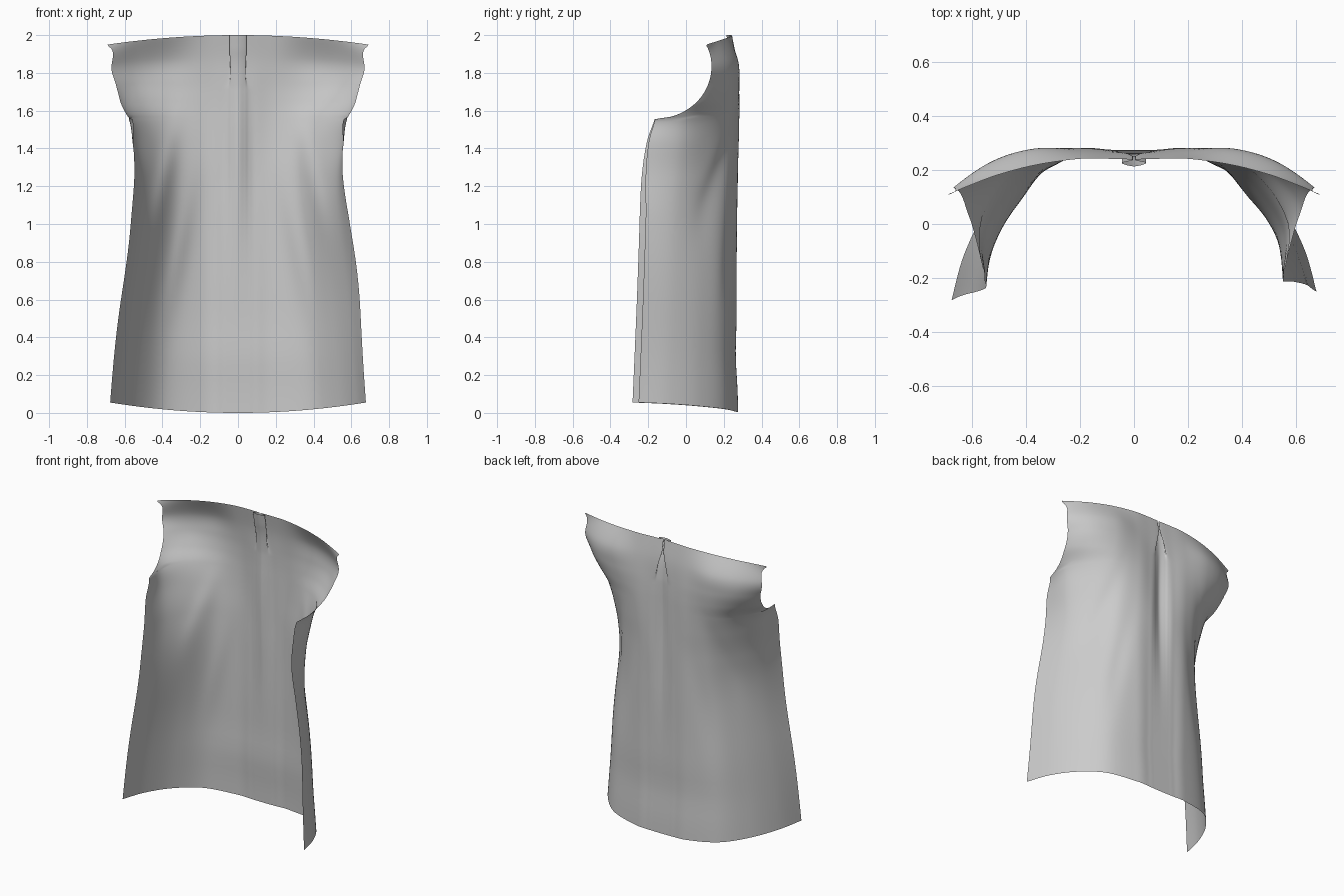
import bpy
from math import exp, sqrt

cube = bpy.data.objects.get("Cube")
if cube:
    bpy.data.objects.remove(cube)

STEPS = 8


def spline(points):
    """Smooth curve through points of any dimension."""
    ext = [points[0]] + list(points) + [points[-1]]
    out = []
    for a, b, c, d in zip(ext, ext[1:], ext[2:], ext[3:]):
        for k in range(STEPS):
            t = k / STEPS
            out.append([q + t / 2 * (r - p + t * (2 * p - 5 * q + 4 * r - s + t * (3 * (q - r) + s - p)))
                        for p, q, r, s in zip(a, b, c, d)])
    return out + [list(points[-1])]


def bump(value, centre, width):
    return exp(-((value - centre) / width) ** 2)


# Rows: centre z, edge z, centre y, then x, y out to the edge
rows = [
    (0, .055, .275, .2, .27, .4, .21, .54, .07, .63, -.1, .677, -.267),
    (.55, .57, .266, .2, .262, .37, .205, .49, .08, .58, -.08, .635, -.245),
    (1, 1, .27, .2, .263, .33, .205, .44, .085, .53, -.07, .58, -.23),
    (1.25, 1.25, .275, .2, .266, .33, .212, .44, .1, .525, -.05, .552, -.224),
    (1.43, 1.43, .277, .2, .275, .34, .23, .46, .125, .55, -.03, .555, -.203),
    (1.555, 1.555, .277, .2, .28, .36, .245, .49, .145, .575, -.01, .56, -.165),
    (1.65, 1.65, .276, .2, .282, .37, .264, .52, .187, .628, .05, .64, -.15),
    (1.75, 1.74, .272, .2, .28, .37, .277, .53, .222, .654, .11, .7, 0),
    (1.87, 1.83, .263, .2, .269, .37, .274, .53, .227, .67, .135, .73, .06),
    (2, 1.95, .242, .2, .242, .36, .22, .5, .184, .6, .147, .69, .11),
]

# Inverted box pleat: x when open and when folded, and depth when folded
pleat = [(0, 0, .028), (.035, .045, .016), (.06, .005, .004), (.1, .09, 0)]


def half_section(row):
    """Control points from the middle of the back to the side edge."""
    z, yc = row[0], row[2]
    fold = min(1, max(0, (z - 1.72) / .2))
    groove = .03 * bump(z, 1.45, .5)
    pts = []
    for opened, folded, depth in pleat:
        x = opened + (folded - opened) * fold
        loose = groove * bump(opened, 0, .05)
        pts.append((x, yc - loose * (1 - fold) - depth * fold))
    return pts + list(zip(row[3::2], row[4::2]))


def trim_armhole(half, z):
    """Shorten a half section where the round armhole cuts it."""
    if z < 1.56 or z > 1.945:
        return half
    limit = -.17 + .305 * sqrt(1 - ((z - 1.83) / .275) ** 2)
    start = len(pleat) * STEPS
    last = len(half) - 1
    end = last
    for i in range(start, last):
        y0, y1 = half[i][1], half[i + 1][1]
        if y0 >= limit > y1:
            end = i + (y0 - limit) / (y0 - y1)
            break
    out = half[:start]
    for i in range(start, last + 1):
        f = start + (i - start) * (end - start) / (last - start)
        k = min(int(f), last - 1)
        out.append([p + (q - p) * (f - k) for p, q in zip(half[k], half[k + 1])])
    return out


def settle(x, y, row):
    """Place a section point, adding drape folds and the uneven side edges."""
    zc, ze, edge = row[0], row[1], row[-2]
    w = min(1, abs(x) / edge)
    z = zc + (ze - zc) * w * w
    low = max(0, 1 - z / 1.6)
    y += .016 * w ** 4 * (1 if x > 0 else -1) * min(1, low * 3)
    y -= .016 * bump(abs(x), .36 + .2 * (1.4 - z), .045) * bump(z, 1.2, .25)
    y -= .010 * bump(abs(x), .27 + .18 * (1.1 - z), .045) * bump(z, .85, .3)
    y -= .008 * bump(z, .3, .13) * (1 - w * w)
    x += .017 * w ** 3 * bump(z, .8, .35)
    return x, y, z


# Back panel as one draped sheet
verts, faces = [], []
for row in spline(rows):
    half = half_section(row)
    curve = spline([(-x, y) for x, y in reversed(half[1:])] + half)
    half = trim_armhole(curve[len(curve) // 2:], row[1])
    section = [(-x, y) for x, y in reversed(half[1:])] + half
    verts += [settle(x, y, row) for x, y in section]
width = len(section)
for j in range(len(verts) // width - 1):
    for i in range(width - 1):
        a = j * width + i
        faces.append((a + 1, a, a + width, a + width + 1))

mesh = bpy.data.meshes.new("back_panel")
mesh.from_pydata(verts, [], faces)
panel = bpy.data.objects.new("back_panel", mesh)
bpy.context.collection.objects.link(panel)

# Plain grey cloth
cloth = bpy.data.materials.new("grey_cloth")
cloth.use_nodes = True
grey = (.6, .6, .6, 1)
cloth.diffuse_color = grey
cloth.node_tree.nodes["Principled BSDF"].inputs["Base Color"].default_value = grey
mesh.materials.append(cloth)

# Smooth shading with sharp pleat creases
bpy.context.view_layer.objects.active = panel
panel.select_set(True)
bpy.ops.object.shade_smooth_by_angle(angle=1.2)
